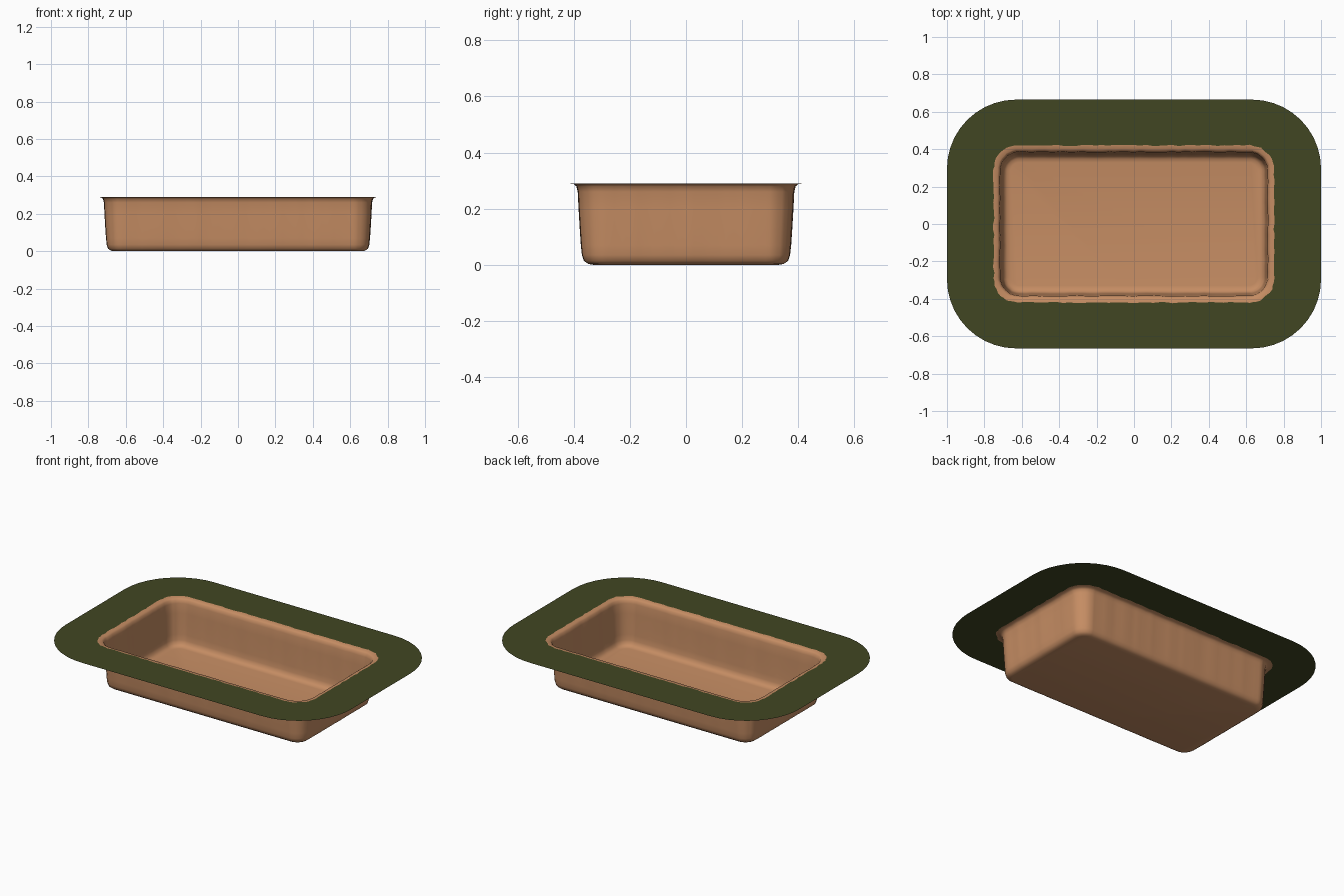
import bpy, bmesh, math, random
from mathutils import Vector

cube = bpy.data.objects.get("Cube")
if cube:
    bpy.data.objects.remove(cube, do_unlink=True)

TOP = 0.29


def material(name, color):
    m = bpy.data.materials.new(name)
    m.use_nodes = True
    m.diffuse_color = (*color, 1)
    m.node_tree.nodes["Principled BSDF"].inputs["Base Color"].default_value = (*color, 1)
    return m


soil = material("clay_soil", (0.56, 0.265, 0.125))
grass = material("grass_green", (0.053, 0.062, 0.016))


def ring(hx, hy, r, z, wobble=0.0, seed=0, corner=10, long=36, short=20):
    """Rounded rectangle outline, its sides divided evenly, pushed in and out a little."""
    rng = random.Random(seed)
    pts = []
    corners = [(1, 1), (-1, 1), (-1, -1), (1, -1)]
    for i, (sx, sy) in enumerate(corners):
        for k in range(corner + 1):
            a = math.pi / 2 * (i + k / corner)
            d = Vector((math.cos(a), math.sin(a), 0))
            pts.append((Vector((sx * (hx - r), sy * (hy - r), z)) + d * r, d))
        # straight side towards the next corner
        nx, ny = corners[(i + 1) % 4]
        end = Vector((nx * (hx - r), ny * (hy - r), z)) + d * r
        start = pts[-1][0]
        n = short if i % 2 else long
        for k in range(1, n):
            pts.append((start.lerp(end, k / n), d))
    return [p + d * rng.uniform(-wobble, wobble) for p, d in pts]


def loft(name, rings, mat, fill=False):
    """Skin a sheet over successive outlines, facing up and inwards."""
    bm = bmesh.new()
    loops = [[bm.verts.new(p) for p in pts] for pts in rings]
    for a, b in zip(loops, loops[1:]):
        n = len(a)
        for i in range(n):
            j = (i + 1) % n
            bm.faces.new((a[i], a[j], b[j], b[i]))
    if fill:
        bm.faces.new(loops[-1])
    mesh = bpy.data.meshes.new(name)
    bm.to_mesh(mesh)
    bm.free()
    mesh.materials.append(mat)
    ob = bpy.data.objects.new(name, mesh)
    bpy.context.collection.objects.link(ob)
    for p in mesh.polygons:
        p.use_smooth = True
    return ob


# Ragged line where grass meets bare soil
edge = ring(0.75, 0.42, 0.13, TOP, 0.004, 3)

# Flat lawn around the pit
loft("grass_surround", [ring(1.0, 0.665, 0.37, TOP), edge], grass)

# Soil lip, rough sloping walls, rounded foot and flat floor
profile = [(0.015, 0.288, 0.002), (0.005, 0.28, 0.002), (0.0, 0.26, 0.002),
           (-0.003, 0.2, 0.002), (-0.007, 0.13, 0.002), (-0.011, 0.07, 0.002),
           (-0.014, 0.035, 0.001), (-0.021, 0.014, 0.001), (-0.036, 0.003, 0.0),
           (-0.055, 0.0, 0.0)]
walls = [ring(0.715 + o, 0.384 + o, 0.1 + o, z, w, 7) for o, z, w in profile]
loft("soil_pit", [edge] + walls, soil, fill=True)
